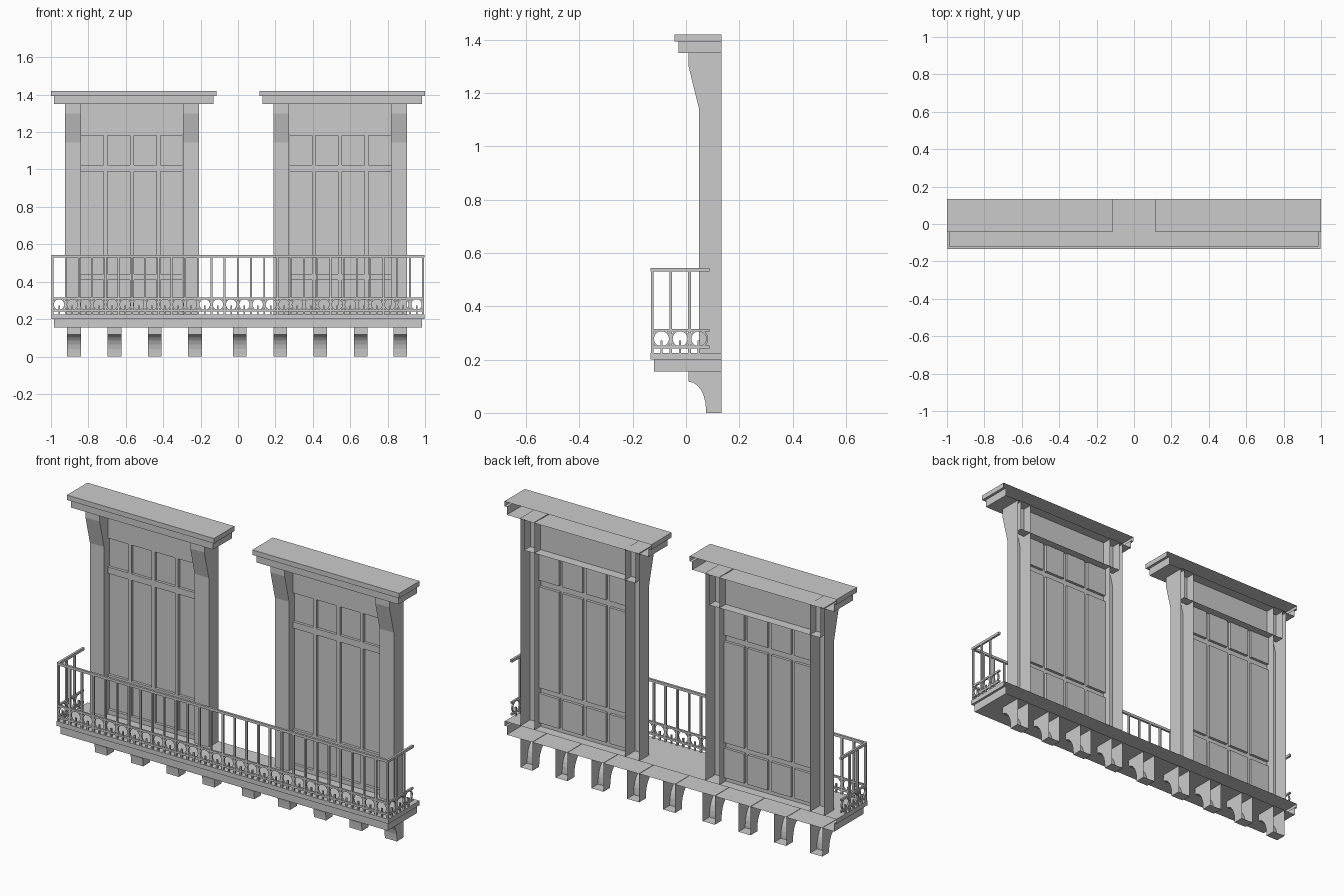
import bpy, bmesh, math
from mathutils import Vector

if "Cube" in bpy.data.objects:
    bpy.data.objects.remove(bpy.data.objects["Cube"])

BACK = 0.133          # wall plane: every part is open here
SLAB_TOP = 0.225


def finish(name, bm):
    bmesh.ops.remove_doubles(bm, verts=bm.verts, dist=1e-5)
    bmesh.ops.recalc_face_normals(bm, faces=bm.faces)
    me = bpy.data.meshes.new(name)
    bm.to_mesh(me)
    bm.free()
    ob = bpy.data.objects.new(name, me)
    bpy.context.collection.objects.link(ob)
    return ob


def open_shell(name, cx, levels):
    """Stepped box without a back; levels are (half width, front y, z)."""
    bm = bmesh.new()
    rings = [[bm.verts.new(p) for p in ((cx - w, BACK, z), (cx - w, y, z),
                                        (cx + w, y, z), (cx + w, BACK, z))]
             for w, y, z in levels]
    for a, b in zip(rings, rings[1:]):
        for i in range(3):
            bm.faces.new((a[i], a[i + 1], b[i + 1], b[i]))
    bm.faces.new(rings[0])
    bm.faces.new(rings[-1])
    return finish(name, bm)


def side_profile(name, cx, width, pts):
    """Extrude a (y, z) side outline along x, leaving the back edge open."""
    bm = bmesh.new()
    l = [bm.verts.new((cx - width / 2, y, z)) for y, z in pts]
    r = [bm.verts.new((cx + width / 2, y, z)) for y, z in pts]
    for i in range(len(pts) - 1):
        bm.faces.new((l[i], l[i + 1], r[i + 1], r[i]))
    bm.faces.new(l)
    bm.faces.new(r)
    return finish(name, bm)


def panelled_sheet(name, cx):
    """Door surface with a grid of recessed panes."""
    xs = []
    for i in range(4):
        x = cx - 0.2715 + i * 0.141
        xs += [x, x + 0.12]
    zs = [SLAB_TOP, 0.25, 0.41, 0.44, 0.99, 1.025, 1.182, 1.19]
    bm = bmesh.new()
    grid = [[bm.verts.new((x, 0.08, z)) for x in xs] for z in zs]
    panes = []
    for j in range(len(zs) - 1):
        for i in range(len(xs) - 1):
            f = bm.faces.new((grid[j][i], grid[j][i + 1],
                              grid[j + 1][i + 1], grid[j + 1][i]))
            if i % 2 == 0 and j % 2 == 1:
                panes.append(f)
    res = bmesh.ops.extrude_discrete_faces(bm, faces=panes)
    for f in res["faces"]:
        bmesh.ops.translate(bm, verts=f.verts, vec=(0, 0.015, 0))
    return finish(name, bm)


def add_bar(bm, a, b, u, v):
    """Rectangular bar from a to b with half-section vectors u and v."""
    s = [(-1, -1), (1, -1), (1, 1), (-1, 1)]
    ra = [bm.verts.new(a + u * i + v * j) for i, j in s]
    rb = [bm.verts.new(b + u * i + v * j) for i, j in s]
    for i in range(4):
        k = (i + 1) % 4
        bm.faces.new((ra[i], ra[k], rb[k], rb[i]))
    bm.faces.new(ra[::-1])
    bm.faces.new(rb)


def add_ring(bm, c, d, n, r_out, r_in, t, sides=20):
    """Flat-section ring in the plane of d and z."""
    rings = []
    for i in range(sides):
        a = 2 * math.pi * i / sides
        e = d * math.cos(a) + Vector((0, 0, math.sin(a)))
        rings.append([bm.verts.new(c + e * r + n * h) for r, h in
                      ((r_in, -t), (r_out, -t), (r_out, t), (r_in, t))])
    for i in range(sides):
        p, q = rings[i], rings[(i + 1) % sides]
        for k in range(4):
            m = (k + 1) % 4
            bm.faces.new((p[k], p[m], q[m], q[k]))


def railing(name, start, end, count, last_bar):
    a, b = Vector((*start, 0)), Vector((*end, 0))
    d = (b - a).normalized()
    up = Vector((0, 0, 1))
    n = d.cross(up)
    step = (b - a) / count
    bm = bmesh.new()
    # horizontal rails
    for z, hw, hh in ((0.537, 0.006, 0.007), (0.310, 0.005, 0.005), (0.247, 0.005, 0.005)):
        add_bar(bm, a - d * 0.005 + up * z, b + d * 0.005 + up * z, n * hw, up * hh)
    # uprights
    for i in range(count + (1 if last_bar else 0)):
        p = a + step * i
        add_bar(bm, p + up * SLAB_TOP, p + up * 0.532, n * 0.005, d * 0.005)
    # rings with short centre pegs
    for i in range(count):
        p = a + step * (i + 0.5)
        add_ring(bm, p + up * 0.278, d, n, step.length / 2, 0.028, 0.004)
        add_bar(bm, p + up * SLAB_TOP, p + up * 0.272, n * 0.004, d * 0.004)
    me = bpy.data.meshes.new(name)
    bmesh.ops.recalc_face_normals(bm, faces=bm.faces)
    bm.to_mesh(me)
    bm.free()
    bpy.context.collection.objects.link(bpy.data.objects.new(name, me))


# balcony floor slab
open_shell("balcony_slab", 0, [(0.985, -0.12, 0.155), (0.985, -0.12, 0.2),
                               (0.998, -0.133, 0.2), (0.998, -0.133, SLAB_TOP)])

# curved corbels under the slab
corbel = [(BACK, 0.157), (0.01, 0.157), (0.01, 0.117)]
for i in range(1, 7):
    t = math.radians(15 * i)
    corbel.append((0.01 + 0.065 * math.sin(t), 0.012 + 0.105 * math.cos(t)))
corbel += [(0.075, 0), (BACK, 0)]
for x in (-0.877, -0.66, -0.445, -0.23, 0.009, 0.225, 0.44, 0.656, 0.867):
    side_profile("corbel", x, 0.073, corbel)

# two window surrounds
pilaster = [(BACK, SLAB_TOP), (0.048, SLAB_TOP), (0.048, 1.145),
            (0.01, 1.298), (0.01, 1.355), (BACK, 1.355)]
for cx, cornice_x in ((-0.567, -0.557), (0.546, 0.558)):
    panelled_sheet("window_panels", cx)
    open_shell("window_header", cx, [(0.335, 0.08, 1.186), (0.335, 0.08, 1.352)])
    for s in (-1, 1):
        side_profile("pilaster", cx + s * 0.315, 0.085, pilaster)
    open_shell("cornice", cornice_x, [(0.427, -0.028, 1.35), (0.427, -0.028, 1.393),
                                      (0.442, -0.043, 1.393), (0.442, -0.043, 1.42)])

# railings on three sides
railing("front_railing", (-0.992, -0.127), (0.99, -0.127), 28, True)
railing("left_railing", (-0.992, -0.127), (-0.992, 0.083), 3, False)
railing("right_railing", (0.99, -0.127), (0.99, 0.083), 3, False)
